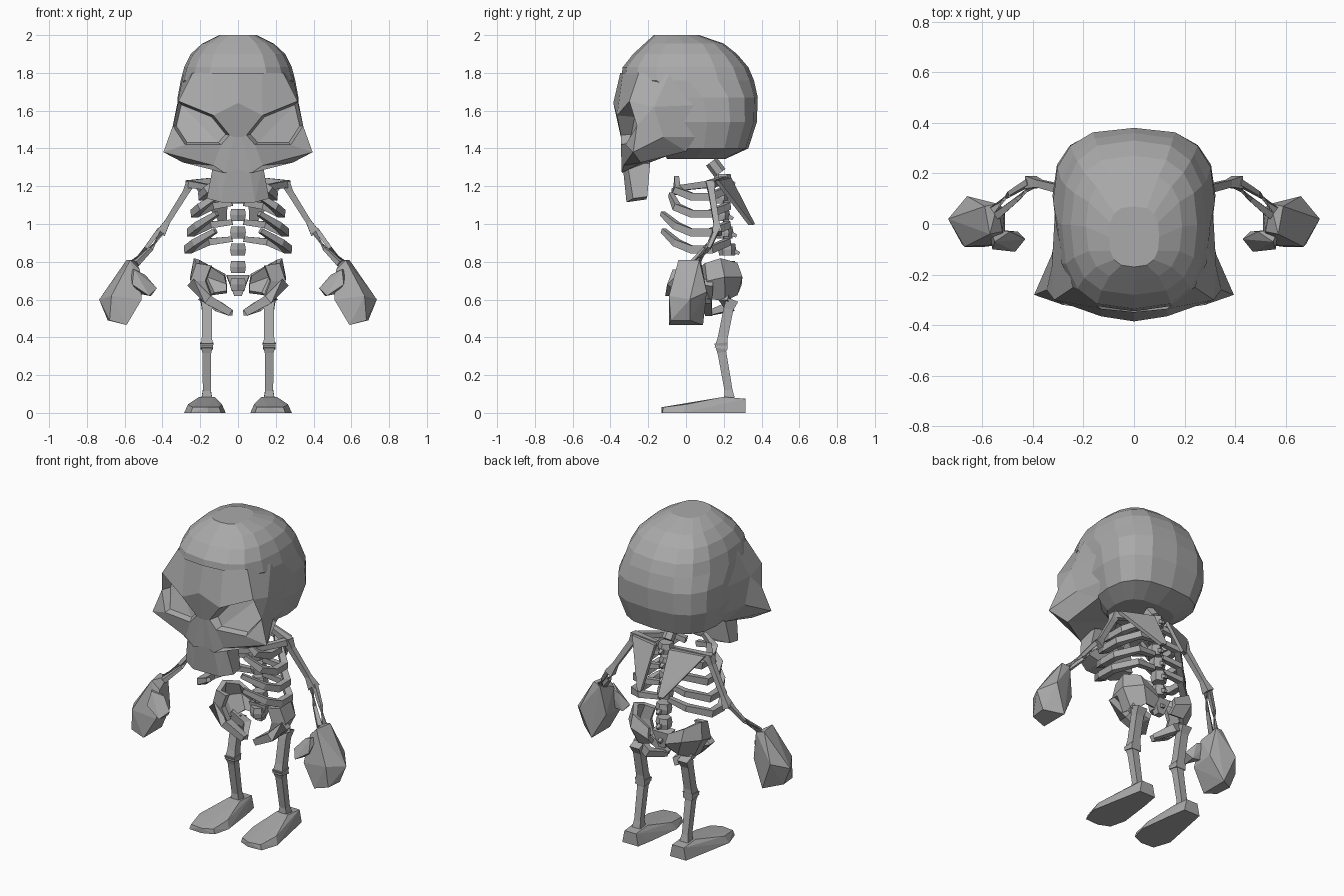
import bpy, bmesh, math
from mathutils import Vector

cube = bpy.data.objects.get("Cube")
if cube:
    bpy.data.objects.remove(cube, do_unlink=True)

bone = bpy.data.materials.new("bone grey")
bone.use_nodes = True
bone.diffuse_color = (0.4, 0.4, 0.4, 1)
bone.node_tree.nodes["Principled BSDF"].inputs["Base Color"].default_value = (0.4, 0.4, 0.4, 1)


def finish(name, bm, mirror=False):
    """Turn a bmesh into a flat shaded object, optionally mirrored across x."""
    bmesh.ops.recalc_face_normals(bm, faces=bm.faces)
    mesh = bpy.data.meshes.new(name)
    bm.to_mesh(mesh)
    bm.free()
    mesh.materials.append(bone)
    obj = bpy.data.objects.new(name, mesh)
    bpy.context.collection.objects.link(obj)
    if mirror:
        obj.modifiers.new("Mirror", "MIRROR")
    return obj


def loft(bm, rings, closed=True, caps=True):
    """Skin a list of point rings."""
    rows = [[bm.verts.new(p) for p in ring] for ring in rings]
    count = len(rows[0])
    for a, b in zip(rows, rows[1:]):
        for i in range(count if closed else count - 1):
            j = (i + 1) % count
            bm.faces.new((a[i], a[j], b[j], b[i]))
    if caps:
        bm.faces.new(rows[0])
        bm.faces.new(rows[-1])


def chunk(name, points, mirror=True):
    """Faceted solid wrapped around a few points."""
    bm = bmesh.new()
    for p in points:
        bm.verts.new(p)
    result = bmesh.ops.convex_hull(bm, input=bm.verts)
    loose = {v for v in result["geom_interior"] if isinstance(v, bmesh.types.BMVert)}
    bmesh.ops.delete(bm, geom=list(loose), context="VERTS")
    bmesh.ops.dissolve_limit(bm, angle_limit=0.05, verts=bm.verts, edges=bm.edges)
    return finish(name, bm, mirror)


def rod(name, path, widths, sides=4, mirror=True):
    """Sweep a small polygon along a path."""
    path = [Vector(p) for p in path]
    rings = []
    for i, p in enumerate(path):
        along = (path[min(i + 1, len(path) - 1)] - path[max(i - 1, 0)]).normalized()
        up = Vector((0, 1, 0)) if abs(along.z) > 0.7 else Vector((0, 0, 1))
        u = along.cross(up).normalized()
        v = u.cross(along)
        ring = []
        for k in range(sides):
            a = math.tau * (k + 0.5) / sides
            ring.append(p + widths[i] * (u * math.cos(a) + v * math.sin(a)))
        rings.append(ring)
    bm = bmesh.new()
    loft(bm, rings)
    return finish(name, bm, mirror)


# Cranium: squarish horizontal rings of (height, front, back, half width)
cranium = [(1.345, -0.1, 0.21, 0.19), (1.4, -0.14, 0.33, 0.28), (1.54, -0.15, 0.375, 0.322),
           (1.67, -0.2, 0.38, 0.32), (1.76, -0.345, 0.36, 0.303), (1.83, -0.335, 0.33, 0.285),
           (1.9, -0.28, 0.27, 0.25), (1.955, -0.22, 0.2, 0.19), (2.0, -0.17, 0.07, 0.1)]
rings = []
for z, front, back, half in cranium:
    ring = []
    for k in range(16):
        a = math.tau * k / 16
        s, c = math.sin(a), math.cos(a)
        ring.append((half * math.copysign(abs(s) ** 0.7, s),
                     (front + back) / 2 - (back - front) / 2 * math.copysign(abs(c) ** 0.8, c), z))
    rings.append(ring)
bm = bmesh.new()
loft(bm, rings)
finish("cranium", bm)

# Face mask: named landmarks on the left half, mirrored
mark = {
    "forehead": (0, -0.348, 1.8), "forehead_mid": (0.13, -0.335, 1.8),
    "forehead_side": (0.24, -0.25, 1.8), "temple_top": (0.29, -0.09, 1.79),
    "brow": (0, -0.385, 1.64), "bridge": (0, -0.345, 1.46), "bridge_side": (0.02, -0.345, 1.46),
    "nose": (0, -0.335, 1.29), "nose_side": (0.07, -0.34, 1.27),
    "eye_in": (0.045, -0.345, 1.47), "eye_brow": (0.13, -0.365, 1.575), "eye_top": (0.315, -0.3, 1.65),
    "eye_out": (0.345, -0.26, 1.52), "eye_low": (0.28, -0.32, 1.42), "eye_base": (0.09, -0.345, 1.42),
    "temple": (0.325, -0.17, 1.62), "temple_end": (0.312, 0.06, 1.63),
    "cheek": (0.395, -0.28, 1.38), "cheek_low": (0.29, -0.24, 1.325),
    "lip": (0.13, -0.33, 1.31), "cheek_back": (0.325, -0.12, 1.46), "cheek_end": (0.29, 0.05, 1.46),
    "jaw_back": (0.265, 0, 1.385), "palate": (0, -0.1, 1.36)}
patches = ["forehead brow eye_brow forehead_mid", "forehead_mid eye_brow eye_top forehead_side",
           "forehead_side eye_top temple temple_top", "temple_top temple temple_end",
           "brow bridge bridge_side eye_in eye_brow", "bridge nose nose_side bridge_side",
           "bridge_side nose_side lip eye_base eye_in", "eye_base lip cheek eye_low",
           "eye_low cheek eye_out", "eye_top eye_out temple", "eye_out cheek cheek_back temple",
           "temple cheek_back cheek_end temple_end", "cheek_back jaw_back cheek_end",
           "cheek cheek_low jaw_back cheek_back", "cheek lip cheek_low",
           "lip nose_side nose palate cheek_low", "cheek_low palate jaw_back"]
bm = bmesh.new()
vert = {key: bm.verts.new(p) for key, p in mark.items()}
for patch in patches:
    bm.faces.new([vert[key] for key in patch.split()])
# Sunken eye socket whose floor slopes back towards the brow
rim = [vert["eye_" + key] for key in ("in", "brow", "top", "out", "low", "base")]
middle = sum((v.co for v in rim), Vector()) / len(rim)
floor = []
for v in rim:
    p = middle.lerp(v.co, 0.87)
    floor.append(bm.verts.new((p.x, p.y + 0.03 + 0.4 * (p.z - 1.42), p.z)))
for i in range(len(rim)):
    j = (i + 1) % len(rim)
    bm.faces.new((rim[i], rim[j], floor[j], floor[i]))
bm.faces.new((floor[0], floor[1], floor[2], floor[5]))
bm.faces.new((floor[2], floor[3], floor[4], floor[5]))
finish("face", bm, True)

# Upper jaw
chunk("upper_jaw", [(s * x, y, z) for s in (-1, 1) for x, y, z in (
    (0.06, -0.335, 1.31), (0.13, -0.31, 1.32), (0.13, -0.19, 1.32), (0.06, -0.19, 1.34),
    (0.09, -0.315, 1.115), (0.165, -0.28, 1.135), (0.16, -0.205, 1.145), (0.07, -0.21, 1.13))], False)

# Spine
for i in range(7):
    z = 0.68 + i * 0.092
    y = 0.2 + 0.02 * math.sin(i)
    rod("vertebra", [(0, y, z - 0.032), (0, y, z), (0, y, z + 0.032)], (0.042, 0.048, 0.042), 6, False)
    rod("vertebra_spur", [(0, y + 0.02, z), (0, y + 0.065, z - 0.02)], (0.02, 0.012), mirror=False)
rod("neck", [(0, 0.18, 1.27), (0, 0.135, 1.33)], (0.036, 0.036), 6, False)
chunk("sacrum", [(s * x, y, z) for s in (-1, 1) for x, y, z in (
    (0.06, 0.19, 0.73), (0.06, 0.25, 0.72), (0.02, 0.2, 0.62), (0.02, 0.24, 0.62))], False)

# Ribs: (spine height, half width, front tip)
for z, half, tip in ((1.2, 0.19, -0.05), (1.11, 0.23, -0.08), (1.01, 0.25, -0.125), (0.92, 0.265, -0.12)):
    rod("rib", [(0.03, 0.21, z), (half * 0.6, 0.22, z - 0.015), (half, 0.13, z - 0.055),
                (half, 0.03, z - 0.055), (half * 0.85, -0.05, z - 0.02), (half * 0.45, tip, z + 0.045)],
        (0.02, 0.026, 0.029, 0.029, 0.027, 0.018))

# Shoulders
rod("collarbone", [(0.04, -0.06, 1.17), (0.13, -0.04, 1.19), (0.25, 0.12, 1.21)], (0.024, 0.02, 0.026))
rod("shoulder_bar", [(0.06, 0.2, 1.24), (0.27, 0.13, 1.21)], (0.018, 0.03))
chunk("shoulder_blade", [(x, y + d, z) for d in (0, 0.025) for x, y, z in (
    (0.05, 0.215, 1.245), (0.25, 0.15, 1.23), (0.06, 0.34, 1.0), (0.09, 0.33, 0.995))])

# Arms
rod("upper_arm", [(0.25, 0.13, 1.22), (0.275, 0.135, 1.17), (0.375, 0.16, 1.01), (0.41, 0.165, 0.95)],
    (0.036, 0.024, 0.021, 0.036))
rod("forearm_outer", [(0.415, 0.165, 0.97), (0.49, 0.12, 0.87), (0.56, 0.055, 0.79)], (0.018, 0.013, 0.02))
rod("forearm_inner", [(0.4, 0.155, 0.96), (0.46, 0.1, 0.87), (0.54, 0.035, 0.79)], (0.018, 0.013, 0.02))
chunk("hand", [(0.54, 0.08, 0.8), (0.59, 0.07, 0.81), (0.57, -0.04, 0.81), (0.52, -0.03, 0.76),
               (0.735, 0.02, 0.6), (0.66, 0.11, 0.64), (0.67, -0.09, 0.62), (0.51, -0.08, 0.6),
               (0.51, 0.06, 0.62), (0.69, 0.02, 0.49), (0.68, -0.08, 0.49), (0.59, 0.09, 0.465),
               (0.59, -0.09, 0.465)])
chunk("thumb", [(0.55, -0.07, 0.76), (0.57, -0.02, 0.76), (0.56, -0.1, 0.68), (0.49, -0.03, 0.73),
                (0.43, -0.06, 0.66), (0.47, -0.11, 0.62), (0.46, -0.03, 0.62), (0.52, -0.03, 0.63)])

# Hips: curved thick wing plus lower ring
bm = bmesh.new()
loft(bm, [[(0.07, 0.26, 0.73), (0.17, 0.26, 0.79), (0.22, 0.18, 0.815), (0.21, 0.11, 0.79), (0.14, 0.1, 0.78)],
          [(0.06, 0.28, 0.68), (0.17, 0.285, 0.72), (0.24, 0.2, 0.72), (0.24, 0.12, 0.7), (0.17, 0.1, 0.7)],
          [(0.06, 0.24, 0.64), (0.13, 0.26, 0.63), (0.18, 0.2, 0.6), (0.19, 0.12, 0.61), (0.14, 0.11, 0.62)]],
     False, False)
wing = finish("hip_wing", bm, True)
thick = wing.modifiers.new("Thickness", "SOLIDIFY")
thick.thickness = 0.03
thick.offset = 0
rod("hip_ring_front", [(0.25, 0.12, 0.69), (0.16, 0.11, 0.6), (0.04, 0.12, 0.53)], (0.034, 0.036, 0.026))
rod("hip_ring_back", [(0.19, 0.2, 0.62), (0.1, 0.23, 0.56), (0.04, 0.13, 0.53)], (0.036, 0.034, 0.02))

# Legs
rod("thigh", [(0.165, 0.245, 0.6), (0.165, 0.225, 0.55), (0.165, 0.195, 0.4), (0.165, 0.185, 0.34)],
    (0.047, 0.037, 0.037, 0.048))
rod("shin", [(0.165, 0.185, 0.37), (0.165, 0.19, 0.32), (0.165, 0.225, 0.12), (0.165, 0.23, 0.07)],
    (0.05, 0.033, 0.03, 0.042))
chunk("foot", [(0.11, 0.315, 0), (0.22, 0.315, 0), (0.09, 0.2, 0), (0.24, 0.2, 0), (0.065, 0, 0),
               (0.285, -0.02, 0), (0.09, -0.1, 0), (0.25, -0.125, 0), (0.16, -0.13, 0),
               (0.125, 0.315, 0.075), (0.205, 0.315, 0.075), (0.125, 0.2, 0.085), (0.205, 0.2, 0.085),
               (0.085, 0.02, 0.045), (0.265, 0, 0.045), (0.1, -0.1, 0.03), (0.24, -0.12, 0.03),
               (0.16, -0.13, 0.03)])
